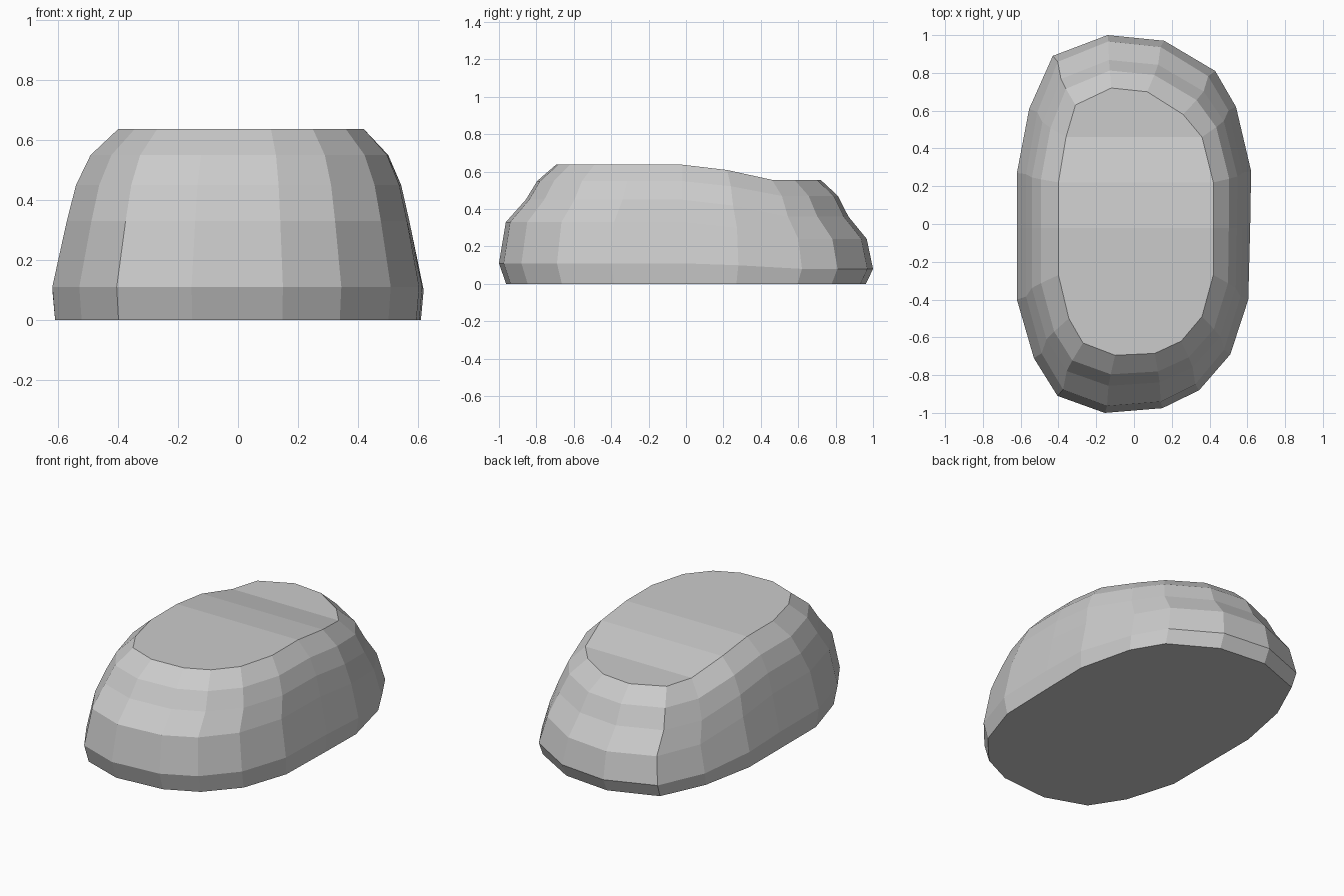
import bpy, bmesh

if "Cube" in bpy.data.objects:
    bpy.data.objects.remove(bpy.data.objects["Cube"])

# Plan outlines, clockwise from the back: widest ring and top rim
outer = [(-.14, 1), (.16, .97), (.43, .81), (.54, .62), (.62, .28), (.615, -.02),
         (.605, -.40), (.51, -.69), (.345, -.88), (.15, -.975), (-.155, -1),
         (-.405, -.91), (-.53, -.71), (-.62, -.40), (-.62, -.02), (-.62, .27),
         (-.555, .61), (-.43, .89)]
rim = [(-.12, .72), (.07, .70), (.26, .58), (.36, .46), (.42, .22), (.42, -.02),
       (.42, -.27), (.36, -.49), (.25, -.62), (.11, -.685), (-.10, -.695),
       (-.27, -.63), (-.345, -.50), (-.40, -.27), (-.40, -.02), (-.40, .22),
       (-.36, .46), (-.31, .63)]
# Rings: x blend towards rim, y blend, front height, drop at the back
levels = [(0, 0, .11, .03), (.22, .12, .33, .09), (.36, .47, .45, .09),
          (.58, .67, .55, .08), (1, 1, .637, .081)]


def back_weight(y):
    if y < 0:
        return 0
    return .35 if y < .3 else 1


bm = bmesh.new()

# Base ring, slightly tucked in
rings = [[bm.verts.new((x * .985, y * .962, 0)) for x, y in outer]]
for tx, ty, z, drop in levels:
    rings.append([bm.verts.new((xo + (xr - xo) * tx, yo + (yr - yo) * ty,
                                z - drop * back_weight(yr)))
                  for (xo, yo), (xr, yr) in zip(outer, rim)])

# Walls and base
n = len(outer)
for a, b in zip(rings, rings[1:]):
    for i in range(n):
        j = (i + 1) % n
        bm.faces.new((a[i], a[j], b[j], b[i]))
bm.faces.new(rings[0])

# Top: front flat, two sloped bands, lower back flat
t = rings[-1]
bm.faces.new(t[5:15])
bm.faces.new((t[5], t[14], t[15], t[4]))
bm.faces.new((t[4], t[15], t[16], t[3]))
bm.faces.new([t[16], t[17]] + t[0:4])

bmesh.ops.recalc_face_normals(bm, faces=bm.faces)
mesh = bpy.data.meshes.new("rounded_body")
bm.to_mesh(mesh)
bm.free()
body = bpy.data.objects.new("rounded_body", mesh)
bpy.context.collection.objects.link(body)
